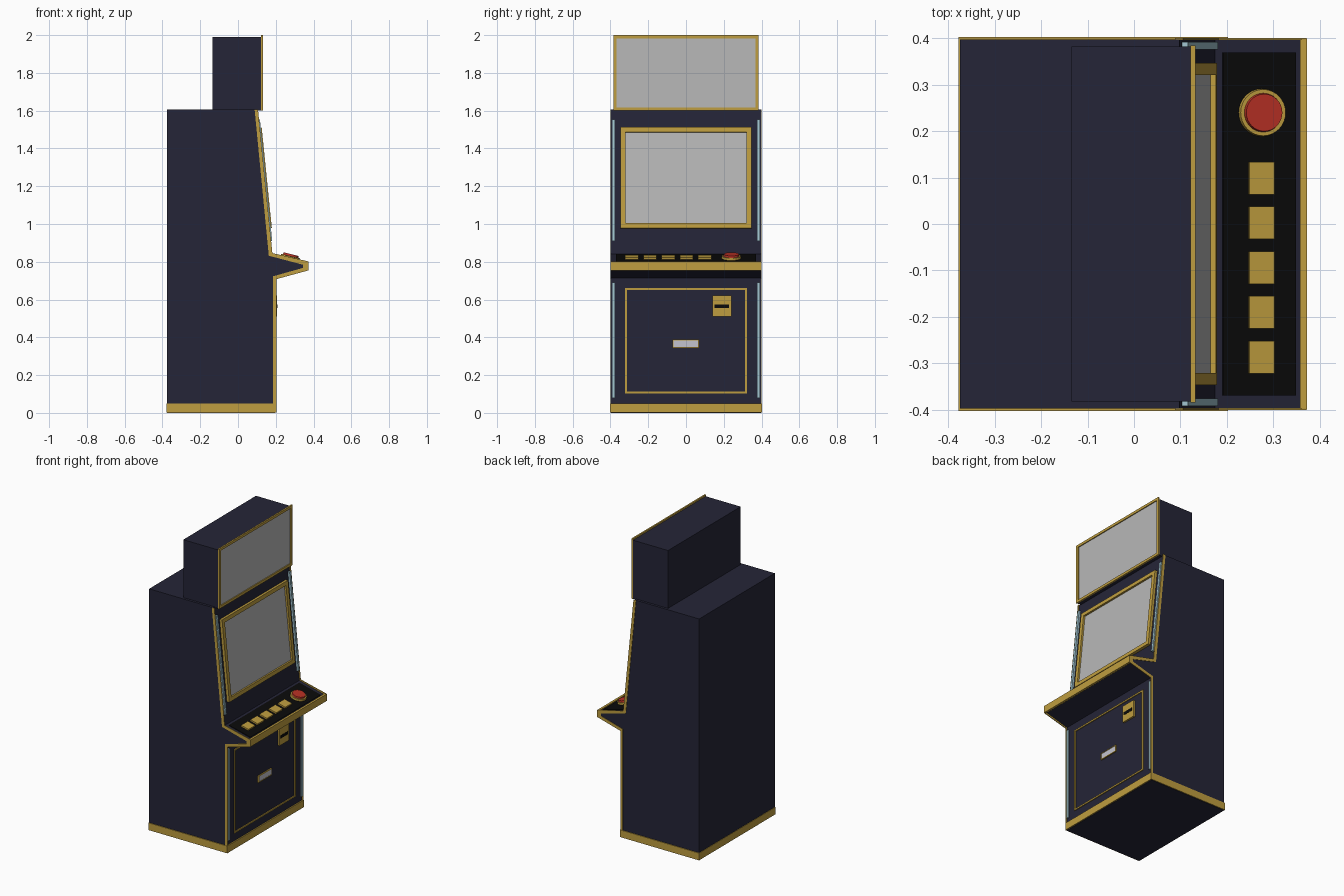
import bpy, bmesh, math
from mathutils import Vector, Matrix

if "Cube" in bpy.data.objects:
    bpy.data.objects.remove(bpy.data.objects["Cube"])


def mat(name, rgb):
    m = bpy.data.materials.new(name)
    m.diffuse_color = (*rgb, 1)
    m.use_nodes = True
    m.node_tree.nodes["Principled BSDF"].inputs["Base Color"].default_value = m.diffuse_color
    return m


NAVY = mat("navy", (0.018, 0.018, 0.038))
GOLD = mat("gold", (0.52, 0.34, 0.05))
GREY = mat("screen grey", (0.48, 0.48, 0.48))
BLUE = mat("pale blue", (0.36, 0.56, 0.64))
BLACK = mat("black", (0.003, 0.003, 0.003))
RED = mat("red", (0.48, 0.03, 0.018))
SILVER = mat("silver", (0.55, 0.55, 0.62))


def finish(bm, name, material, matrix=Matrix()):
    bmesh.ops.recalc_face_normals(bm, faces=bm.faces)
    me = bpy.data.meshes.new(name)
    bm.to_mesh(me)
    bm.free()
    me.materials.append(material)
    ob = bpy.data.objects.new(name, me)
    ob.matrix_world = matrix
    bpy.context.collection.objects.link(ob)
    return ob


def box(name, material, lo, hi, matrix=Matrix()):
    bm = bmesh.new()
    lo, hi = Vector(lo), Vector(hi)
    bmesh.ops.create_cube(bm, size=1, matrix=Matrix.Translation((lo + hi) / 2) @ Matrix.Diagonal((*(hi - lo), 1)))
    return finish(bm, name, material, matrix)


def extrude_side(name, material, pts, y0, y1):
    """Extrude an x-z outline from y0 to y1."""
    bm = bmesh.new()
    f = bm.faces.new([bm.verts.new((x, y0, z)) for x, z in pts])
    new = bmesh.ops.extrude_face_region(bm, geom=[f])["geom"]
    bmesh.ops.translate(bm, vec=(0, y1 - y0, 0), verts=[v for v in new if isinstance(v, bmesh.types.BMVert)])
    return finish(bm, name, material)


def frame(name, material, u0, u1, v0, v1, border, depth, matrix):
    """Rectangular border standing out of a panel plane."""
    bm = bmesh.new()
    rings = []
    for w, inset in ((0, 0), (depth, 0), (depth, border), (0, border)):
        a, b, c, d = u0 + inset, u1 - inset, v0 + inset, v1 - inset
        rings.append([bm.verts.new((u, v, w)) for u, v in ((a, c), (b, c), (b, d), (a, d))])
    for k in range(4):
        p, q = rings[k], rings[(k + 1) % 4]
        for i in range(4):
            j = (i + 1) % 4
            bm.faces.new((p[i], p[j], q[j], q[i]))
    return finish(bm, name, material, matrix)


def plane(x0, z0, x1, z1):
    """Local axes: x across the cabinet, y along the panel, z outward."""
    v = Vector((x1 - x0, 0, z1 - z0)).normalized()
    u = Vector((0, 1, 0))
    m = Matrix((u, v, u.cross(v))).transposed().to_4x4()
    m.translation = (x0, 0, z0)
    return m


def disc(name, material, r1, r2, w0, w1, u, v, matrix):
    bm = bmesh.new()
    bmesh.ops.create_cone(bm, cap_ends=True, segments=32, radius1=r1, radius2=r2, depth=w1 - w0,
                          matrix=Matrix.Translation((u, v, (w0 + w1) / 2)))
    return finish(bm, name, material, matrix)


# cabinet body
front = [(0.195, 0.0), (0.195, 0.715), (0.36, 0.762), (0.36, 0.794), (0.175, 0.84), (0.098, 1.605)]
extrude_side("cabinet_body", NAVY, [(-0.375, 0)] + front + [(-0.375, 1.605)], -0.398, 0.398)

# gold edge trim on both sides
outer = [(0.203, 0.002), (0.203, 0.708), (0.372, 0.754), (0.372, 0.802), (0.182, 0.846), (0.106, 1.605)]
inner = [(0.185, 0.002), (0.185, 0.723), (0.345, 0.768), (0.345, 0.784), (0.163, 0.832), (0.088, 1.605)]
for side in (-1, 1):
    extrude_side("edge_trim", GOLD, outer + inner[::-1], side * 0.396, side * 0.401)

# plinth and shelf nose
box("plinth", GOLD, (-0.378, -0.403, 0.002), (0.203, 0.403, 0.05))
box("shelf_nose", GOLD, (0.358, -0.4, 0.755), (0.373, 0.4, 0.801))

# topper
box("topper_box", NAVY, (-0.135, -0.382, 1.6), (0.122, 0.382, 1.99))
top = plane(0.122, 1.6, 0.122, 2.0)
frame("topper_frame", GOLD, -0.385, 0.385, 0, 0.4, 0.017, 0.01, top)
box("topper_screen", GREY, (-0.37, 0.015, -0.002), (0.37, 0.385, 0.004), top)

# sloped main screen
slope = plane(0.175, 0.84, 0.098, 1.605)
frame("screen_frame", GOLD, -0.347, 0.347, 0.137, 0.674, 0.026, 0.018, slope)
box("main_screen", GREY, (-0.325, 0.16, -0.002), (0.325, 0.65, 0.006), slope)

# light strips
door = plane(0.195, 0, 0.195, 1)
for s in (-1, 1):
    a, b = sorted((s * 0.376, s * 0.392))
    box("upper_light_strip", BLUE, (a, 0.07, -0.002), (b, 0.715, 0.013), slope)
    box("lower_light_strip", BLUE, (a, 0.08, -0.002), (b, 0.69, 0.008), door)

# control panel and buttons
shelf = plane(0.36, 0.794, 0.175, 0.84)
box("control_panel", BLACK, (-0.37, 0.012, -0.002), (0.37, 0.174, 0.004), shelf)
for i in range(5):
    y = -0.287 + 0.0965 * i
    box("square_button", GOLD, (y - 0.035, 0.062, 0), (y + 0.035, 0.118, 0.014), shelf)
disc("red_button_ring", GOLD, 0.052, 0.05, 0, 0.016, 0.24, 0.088, shelf)
disc("red_button", RED, 0.043, 0.04, 0.01, 0.026, 0.24, 0.088, shelf)

# lower door with coin plate and handle
frame("door_outline", GOLD, -0.322, 0.322, 0.103, 0.661, 0.01, 0.006, door)
box("coin_plate", GOLD, (0.14, 0.51, 0), (0.24, 0.622, 0.012), door)
box("coin_slot", BLACK, (0.152, 0.555, 0.01), (0.227, 0.575, 0.014), door)
frame("handle_frame", GOLD, -0.071, 0.068, 0.344, 0.389, 0.005, 0.008, door)
box("handle_plate", SILVER, (-0.068, 0.347, 0), (0.065, 0.386, 0.006), door)
